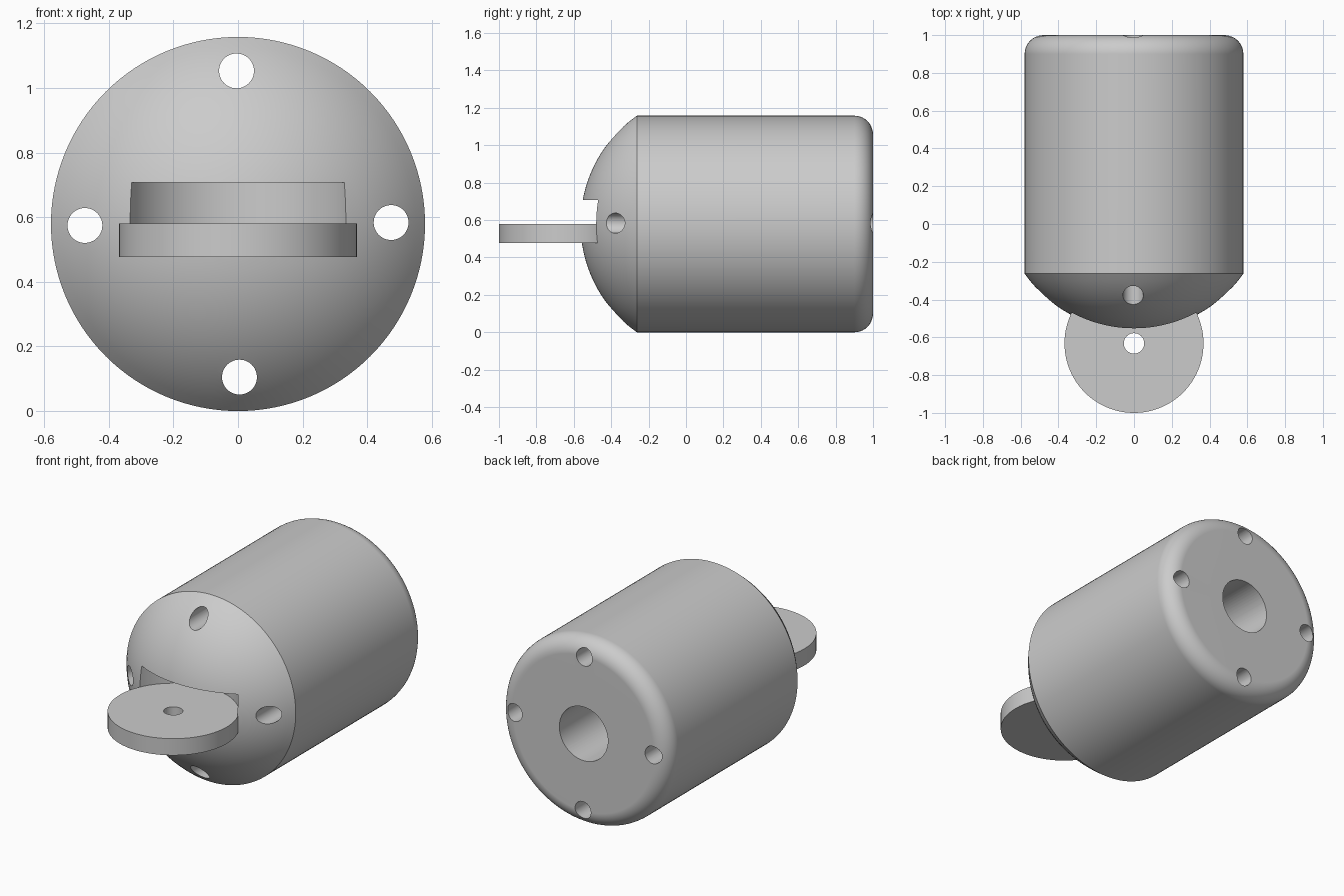
import bpy
import bmesh
from math import sin, cos, pi, radians, sqrt
from mathutils import Matrix, Vector

cube = bpy.data.objects.get("Cube")
if cube:
    bpy.data.objects.remove(cube, do_unlink=True)

RADIUS = 0.579        # main body radius, also its axis height
FRONT_EDGE = -0.263   # where the dome meets the barrel
DOME_TIP = -0.564
BACK = 1.0
FILLET = 0.1
PIVOT_Y = -0.632      # axis of the tongue disc
DISC_R = 0.368
DISC_LOW, DISC_TOP, SLOT_TOP = 0.477, 0.58, 0.708

grey = bpy.data.materials.new("plain grey")
grey.use_nodes = True
grey.diffuse_color = (0.6, 0.6, 0.6, 1)
grey.node_tree.nodes["Principled BSDF"].inputs["Base Color"].default_value = (0.6, 0.6, 0.6, 1)


def add_object(name, bm):
    mesh = bpy.data.meshes.new(name)
    bm.to_mesh(mesh)
    bm.free()
    obj = bpy.data.objects.new(name, mesh)
    mesh.materials.append(grey)
    bpy.context.collection.objects.link(obj)
    return obj


def cylinder(name, radius, start, end, sides=48):
    """Capped cylinder between two points."""
    start, end = Vector(start), Vector(end)
    axis = end - start
    turn = axis.to_track_quat('Z', 'Y').to_matrix().to_4x4()
    bm = bmesh.new()
    bmesh.ops.create_cone(bm, cap_ends=True, segments=sides, radius1=radius, radius2=radius,
                          depth=axis.length,
                          matrix=Matrix.Translation((start + end) / 2) @ turn)
    return add_object(name, bm)


def lathe(name, profile, steps=128):
    """Revolve (radius, y) points around the body axis."""
    bm = bmesh.new()
    verts = [bm.verts.new((r, y, RADIUS)) for r, y in profile]
    edges = [bm.edges.new(pair) for pair in zip(verts, verts[1:])]
    bmesh.ops.spin(bm, geom=verts + edges, cent=(0, 0, RADIUS), axis=(0, 1, 0),
                   angle=2 * pi, steps=steps, use_merge=True)
    bmesh.ops.remove_doubles(bm, verts=bm.verts, dist=1e-5)
    bmesh.ops.recalc_face_normals(bm, faces=bm.faces)
    return add_object(name, bm)


def select_only(obj):
    bpy.ops.object.select_all(action='DESELECT')
    obj.select_set(True)
    bpy.context.view_layer.objects.active = obj


def cut(target, cutter):
    """Subtract the cutter and remove it."""
    select_only(target)
    mod = target.modifiers.new("cut", 'BOOLEAN')
    mod.operation = 'DIFFERENCE'
    mod.solver = 'EXACT'
    mod.object = cutter
    bpy.ops.object.modifier_apply(modifier=mod.name)
    bpy.data.objects.remove(cutter, do_unlink=True)


def finish(obj):
    select_only(obj)
    bpy.ops.object.shade_smooth_by_angle(angle=radians(20))
    mod = obj.modifiers.new("even shading", 'WEIGHTED_NORMAL')
    mod.keep_sharp = True


# Body: shallow dome, straight barrel and rounded back rim
height = FRONT_EDGE - DOME_TIP
dome_r = (RADIUS ** 2 + height ** 2) / (2 * height)
dome_y = DOME_TIP + dome_r
profile = []
for i in range(21):
    r = RADIUS * i / 20
    profile.append((r, dome_y - sqrt(dome_r ** 2 - r ** 2)))
for i in range(11):
    a = pi / 2 * i / 10
    profile.append((RADIUS - FILLET + FILLET * cos(a), BACK - FILLET + FILLET * sin(a)))
profile.append((0, BACK))
body = lathe("body", profile)

# Four screw holes running the full length
for i in range(4):
    a = radians(0.55) + i * pi / 2
    x, z = 0.474 * cos(a), RADIUS + 0.474 * sin(a)
    cut(body, cylinder("screw_hole_cutter", 0.054, (x, -0.8, z), (x, 1.2, z)))

# Blind centre bore at the back
cut(body, cylinder("bore_cutter", 0.166, (0, 0, RADIUS), (0, 1.2, RADIUS), 64))

# Curved slot in the dome that receives the disc
cut(body, cylinder("slot_cutter", DISC_R - 0.001, (0, PIVOT_Y, DISC_LOW + 0.001),
                   (0, PIVOT_Y, SLOT_TOP), 128))
finish(body)

# Tongue disc with its pin hole
disc = cylinder("tongue_disc", DISC_R, (0, PIVOT_Y, DISC_LOW), (0, PIVOT_Y, DISC_TOP), 128)
cut(disc, cylinder("pin_hole_cutter", 0.054, (0, PIVOT_Y, 0.3), (0, PIVOT_Y, 0.8)))
finish(disc)
